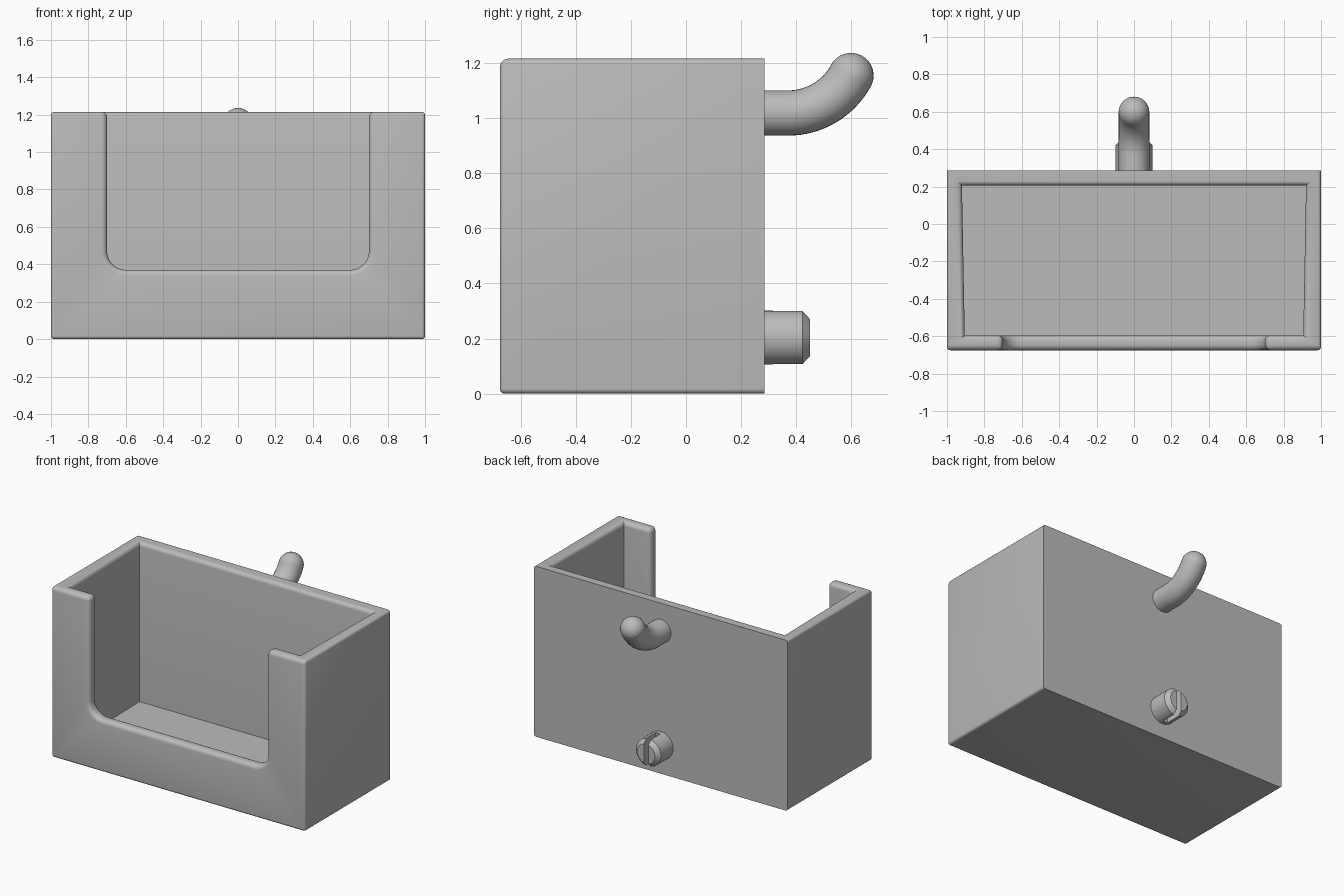
import bpy, bmesh, math
from mathutils import Matrix, Vector

cube = bpy.data.objects.get("Cube")
if cube:
    bpy.data.objects.remove(cube, do_unlink=True)

GREY = (0.5, 0.5, 0.5, 1)
mat = bpy.data.materials.new("plain grey plastic")
mat.use_nodes = True
mat.diffuse_color = GREY
mat.node_tree.nodes["Principled BSDF"].inputs["Base Color"].default_value = GREY


def finish(name, bm):
    """Turn a bmesh into a named object."""
    bmesh.ops.recalc_face_normals(bm, faces=bm.faces)
    me = bpy.data.meshes.new(name)
    bm.to_mesh(me)
    bm.free()
    ob = bpy.data.objects.new(name, me)
    bpy.context.collection.objects.link(ob)
    me.materials.append(mat)
    return ob


def prism(name, points, axis, depth):
    """Extrude a closed outline along a vector."""
    bm = bmesh.new()
    face = bm.faces.new([bm.verts.new(p) for p in points])
    new = bmesh.ops.extrude_face_region(bm, geom=[face])["geom"]
    moved = [v for v in new if isinstance(v, bmesh.types.BMVert)]
    bmesh.ops.translate(bm, verts=moved, vec=Vector(axis) * depth)
    return finish(name, bm)


def activate(ob):
    bpy.ops.object.select_all(action='DESELECT')
    ob.select_set(True)
    bpy.context.view_layer.objects.active = ob


def cut(ob, cutter):
    """Subtract the cutter and remove it."""
    activate(ob)
    mod = ob.modifiers.new("cut", 'BOOLEAN')
    mod.operation = 'DIFFERENCE'
    mod.solver = 'EXACT'
    mod.object = cutter
    bpy.ops.object.modifier_apply(modifier=mod.name)
    bpy.data.objects.remove(cutter, do_unlink=True)


def smooth(ob, degrees=35):
    activate(ob)
    bpy.ops.object.shade_smooth_by_angle(angle=math.radians(degrees))


FRONT, BACK, TOP, WALL = -0.675, 0.285, 1.215, 0.08


def plan(x_front, x_back, y0, y1, z):
    return [(-x_front, y0, z), (x_front, y0, z), (x_back, y1, z), (-x_back, y1, z)]


# Open bin: block, front notch with rounded lower corners, tapered cavity
tray = prism("bin", plan(1, 1, FRONT, BACK, 0), (0, 0, 1), TOP)
half, low, r = 0.70, 0.37, 0.10
right = [(half - r + r * math.sin(a), low + r - r * math.cos(a))
         for a in (math.radians(9 * i) for i in range(11))]
right.append((half, 1.5))
outline = right + [(-x, z) for x, z in reversed(right)]
cut(tray, prism("notch_cutter", [(x, -0.9, z) for x, z in outline], (0, 1, 0), 0.6))
cut(tray, prism("cavity_cutter",
                plan(0.905, 0.92, FRONT + WALL, BACK - WALL, WALL), (0, 0, 1), 2))

# Round the rim, notch and outer edges; the back stays sharp
bm = bmesh.new()
bm.from_mesh(tray.data)
bmesh.ops.remove_doubles(bm, verts=bm.verts, dist=0.0001)
bmesh.ops.dissolve_limit(bm, angle_limit=math.radians(1), verts=bm.verts, edges=bm.edges)
weight = bm.edges.layers.float.new("bevel_weight_edge")
for e in bm.edges:
    mid = (e.verts[0].co + e.verts[1].co) / 2
    if e.is_convex and e.calc_face_angle(0) > 0.7 and mid.y < BACK - 0.01:
        inner = abs(mid.x) < 0.95 and mid.z > low - 0.05
        e[weight] = 1.0 if inner else 0.6
bm.to_mesh(tray.data)
bm.free()
activate(tray)
bevel = tray.modifiers.new("rounding", 'BEVEL')
bevel.limit_method = 'WEIGHT'
bevel.width = 0.03
bevel.segments = 5
bpy.ops.object.modifier_apply(modifier=bevel.name)
smooth(tray)

# Upper hook: straight tube bending upward, with a ball end
R, TUBE, HOOK_Z, BEND_Y = 0.26, 0.082, 1.018, 0.37
path = [Vector((0, BACK - 0.04, HOOK_Z))]
for i in range(17):
    a = math.radians(61.5) * i / 16
    path.append(Vector((0, BEND_Y + R * math.sin(a), HOOK_Z + R * (1 - math.cos(a)))))
bm = bmesh.new()
rings = []
SIDES = 32
for i, p in enumerate(path):
    a = math.radians(61.5) * max(i - 1, 0) / 16
    up = Vector((0, -math.sin(a), math.cos(a)))
    turns = [2 * math.pi * k / SIDES for k in range(SIDES)]
    rings.append([bm.verts.new(p + TUBE * (Vector((math.cos(t), 0, 0)) + up * math.sin(t)))
                  for t in turns])
for lower, upper in zip(rings, rings[1:]):
    for k in range(SIDES):
        n = (k + 1) % SIDES
        bm.faces.new((lower[k], lower[n], upper[n], upper[k]))
bm.faces.new(rings[0])
bm.faces.new(rings[-1])
smooth(finish("hook", bm))

bm = bmesh.new()
bmesh.ops.create_uvsphere(bm, u_segments=32, v_segments=20, radius=TUBE,
                          matrix=Matrix.Translation(path[-1]))
smooth(finish("hook_tip", bm))

# Lower peg: chamfered cylinder split by an upright slot
PEG_Z, PEG_R, PEG_END, CHAMFER = 0.203, 0.098, 0.45, 0.028
bm = bmesh.new()
length = PEG_END - BACK + 0.04
place = Matrix.Translation((0, PEG_END - length / 2, PEG_Z)) @ Matrix.Rotation(-math.pi / 2, 4, 'X')
bmesh.ops.create_cone(bm, cap_ends=True, segments=48, radius1=PEG_R, radius2=PEG_R,
                      depth=length, matrix=place)
end = [e for e in bm.edges if all(v.co.y > PEG_END - 0.001 for v in e.verts)]
bmesh.ops.bevel(bm, geom=end, offset=CHAMFER, segments=1, affect='EDGES')
peg = finish("lower_peg", bm)
slot = 0.018
cut(peg, prism("slot_cutter", plan(slot, slot, BACK + 0.03, 0.6, 0), (0, 0, 1), 0.5))
smooth(peg)
